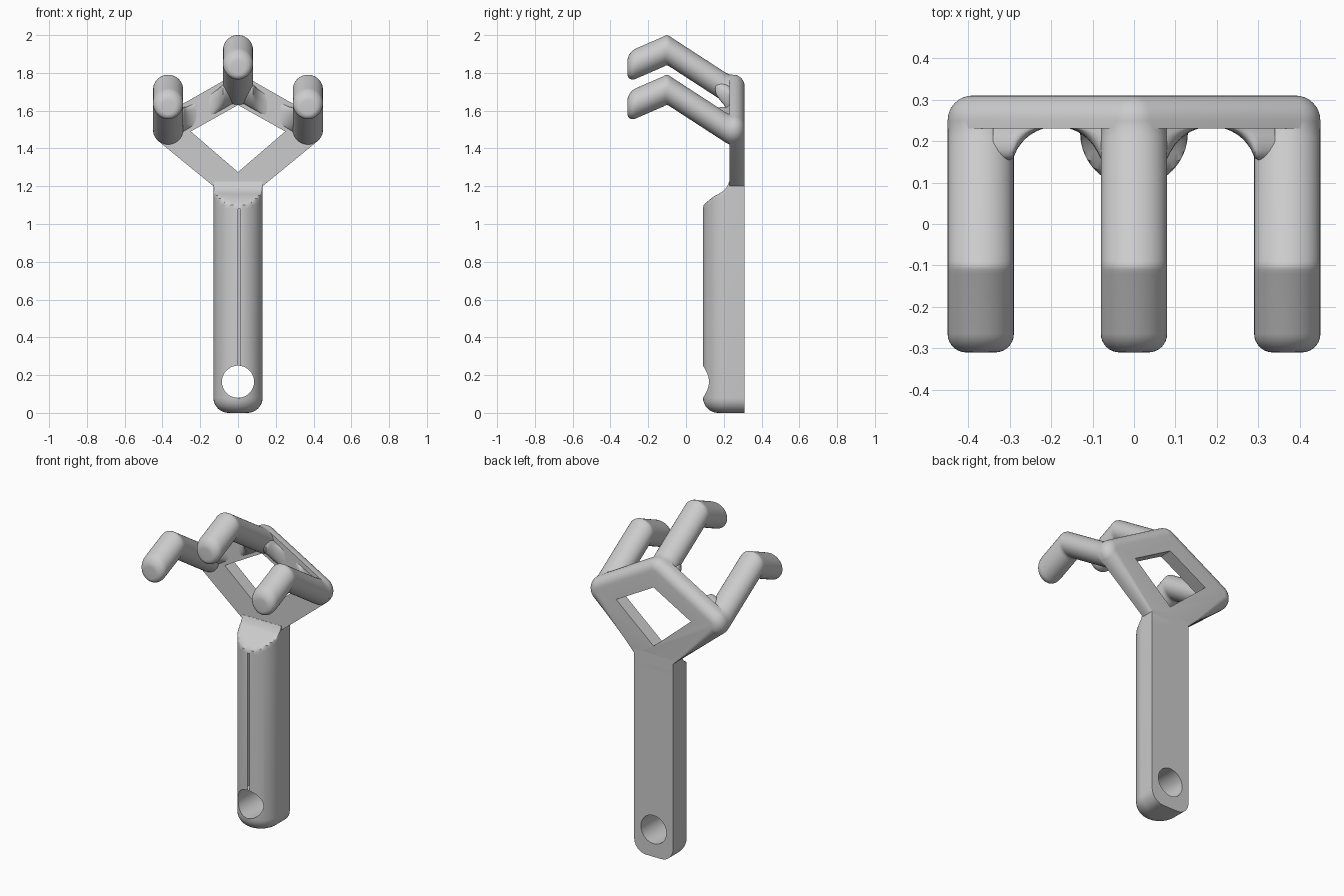
import bpy, bmesh
from math import sin, cos, pi, radians, sqrt

if "Cube" in bpy.data.objects:
    bpy.data.objects.remove(bpy.data.objects["Cube"])


def loft(name, rings):
    """Skin a list of equal-length point rings and cap both ends."""
    bm = bmesh.new()
    rows = [[bm.verts.new(p) for p in r] for r in rings]
    n = len(rows[0])
    for a, b in zip(rows, rows[1:]):
        for i in range(n):
            j = (i + 1) % n
            bm.faces.new((a[i], a[j], b[j], b[i]))
    bm.faces.new(rows[0])
    bm.faces.new(rows[-1])
    bmesh.ops.recalc_face_normals(bm, faces=bm.faces)
    me = bpy.data.meshes.new(name)
    bm.to_mesh(me)
    bm.free()
    ob = bpy.data.objects.new(name, me)
    bpy.context.collection.objects.link(ob)
    return ob


def smooth(ob, angle=35):
    bpy.ops.object.select_all(action='DESELECT')
    ob.select_set(True)
    bpy.context.view_layer.objects.active = ob
    bpy.ops.object.shade_smooth_by_angle(angle=radians(angle))


def cut(ob, cutter):
    m = ob.modifiers.new("cut", 'BOOLEAN')
    m.operation, m.solver, m.object = 'DIFFERENCE', 'EXACT', cutter
    bpy.context.view_layer.objects.active = ob
    bpy.ops.object.modifier_apply(modifier=m.name)
    bpy.data.objects.remove(cutter)


def prism(name, pts):
    return loft(name, [[(x, y, z) for x, z in pts] for y in (-0.1, 0.5)])


# Handle: D-shaped section, rounded bottom, sloped scoop at the top
def d_ring(z, inset=0.0, limit=0.0):
    r = 0.13 - inset
    pts = [(r * cos(pi + pi * i / 32), 0.22 + r * sin(pi + pi * i / 32)) for i in range(33)]
    pts += [(r, 0.31), (-r, 0.31)]
    return [(x, max(y, limit), z) for x, y in pts]


rings = [d_ring(0.08 - 0.08 * sin(a), 0.08 * (1 - cos(a)))
         for a in [pi / 2 * (8 - i) / 8 for i in range(9)]]
scoop = [(1.08, 0.09), (1.10, 0.094), (1.115, 0.108), (1.135, 0.133), (1.15, 0.153),
         (1.16, 0.174), (1.175, 0.198), (1.195, 0.216), (1.225, 0.229)]
rings += [d_ring(z, 0, lim) for z, lim in scoop]
handle = loft("handle", rings)
cut(handle, prism("hole_cutter", [(0.085 * cos(2 * pi * i / 64), 0.165 + 0.085 * sin(2 * pi * i / 64))
                                  for i in range(64)]))
smooth(handle)


# Diamond frame: hull around three nodes, rounded toward the back
NODES = [(0.37, 1.50, -49, 60), (0.0, 1.71, 60, 120), (-0.37, 1.50, 120, 229)]


def frame_ring(y, r):
    pts = [(-0.13, y, 1.2), (-0.13, y, 1.1), (0.13, y, 1.1), (0.13, y, 1.2)]
    for cx, cz, a0, a1 in NODES:
        for i in range(13):
            a = radians(a0 + (a1 - a0) * i / 12)
            pts.append((cx + r * cos(a), y, cz + r * sin(a)))
    return pts


rings = [frame_ring(0.23, 0.08)]
rings += [frame_ring(0.25 + 0.06 * sin(pi / 2 * i / 8), 0.02 + 0.06 * cos(pi / 2 * i / 8))
          for i in range(9)]
frame = loft("frame", rings)
cut(frame, prism("diamond_cutter", [(0, 1.275), (0.25, 1.49), (0, 1.63), (-0.25, 1.49)]))
smooth(frame)


# Prongs: upright circles swept along a bent path, with a rounded tip
def prong(name, x, dz):
    def ring(y, z, r=0.08):
        return [(x + r * cos(2 * pi * i / 40), y, z + dz + r * sin(2 * pi * i / 40))
                for i in range(40)]
    rows = []
    for i in range(9):
        a = pi / 2 * i / 8
        y = -0.265 - 0.045 * cos(a)
        rows.append(ring(y, 1.92 + 0.43 * (y + 0.1), 0.035 + 0.045 * sin(a)))
    rows += [ring(-0.12, 1.912), ring(-0.11, 1.918), ring(-0.10, 1.92), ring(-0.09, 1.916),
             ring(-0.075, 1.906), ring(0.21, 1.721), ring(0.23, 1.711), ring(0.25, 1.71)]
    smooth(loft(name, rows), 50)


for name, x, dz in (("left_prong", -0.37, -0.21), ("centre_prong", 0, 0), ("right_prong", 0.37, -0.21)):
    prong(name, x, dz)


# Arched webs blending the prongs into the upper arms
def web(name, side):
    rows = []
    for i in range(33):
        x = 0.03 + 0.31 * i / 32
        d = min(abs(x - 0.187), 0.106)
        h = 0.11 - sqrt(0.11 ** 2 - d * d)
        zc = 1.71 - 0.21 * x / 0.37
        row = [(side * x, 0.29, zc - 0.06), (side * x, 0.29, zc + 0.06)]
        for k in range(13):
            a = pi * k / 12
            row.append((side * x, 0.235 - h * sin(a), zc + 0.06 * cos(a) + 0.6 * h * sin(a)))
        rows.append(row)
    smooth(loft(name, rows), 50)


web("left_web", -1)
web("right_web", 1)
